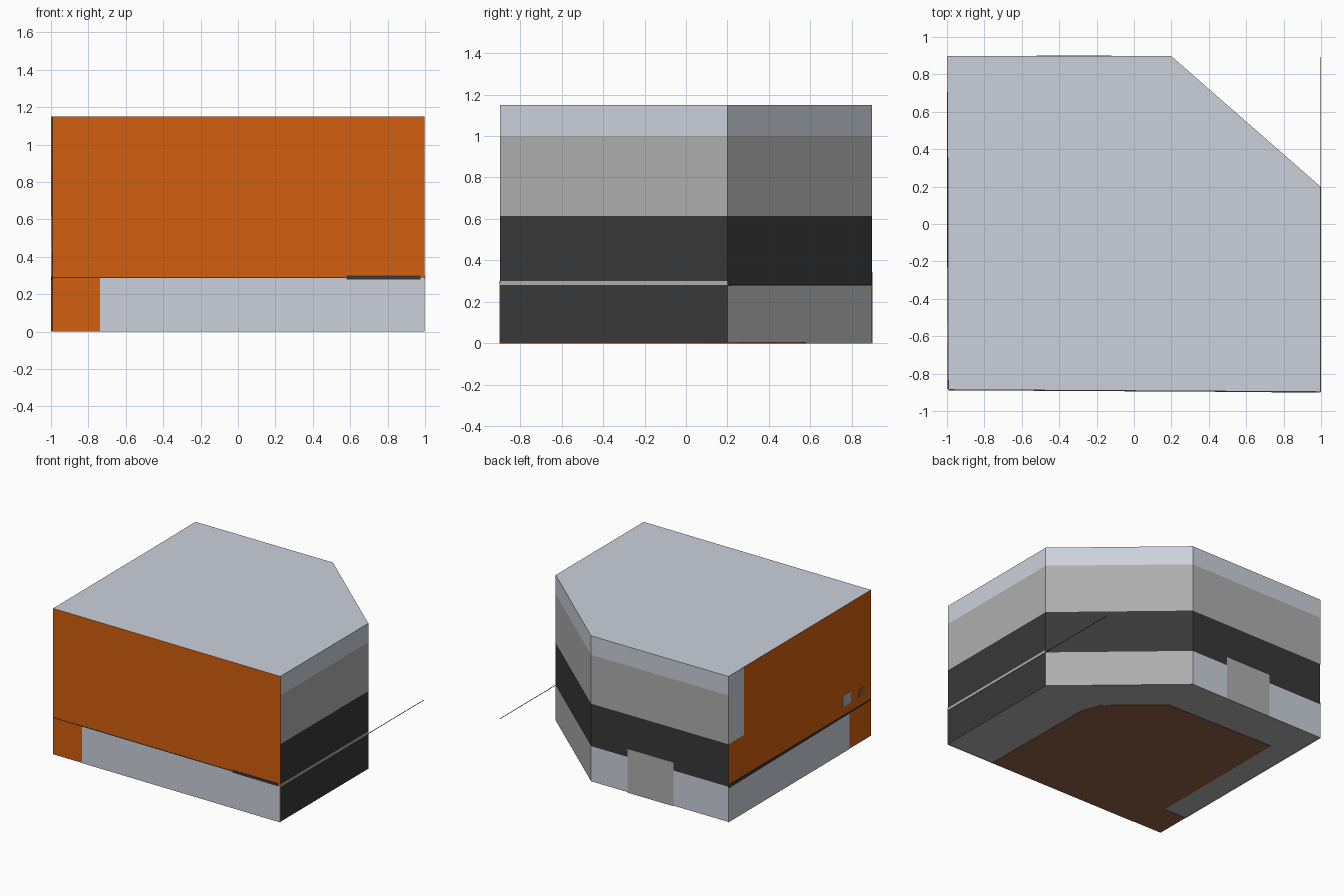
import bpy, bmesh
from mathutils import Vector

if "Cube" in bpy.data.objects:
    bpy.data.objects.remove(bpy.data.objects["Cube"])

def material(name, rgb):
    m = bpy.data.materials.new(name)
    m.diffuse_color = (*rgb, 1)
    m.use_nodes = True
    m.node_tree.nodes["Principled BSDF"].inputs["Base Color"].default_value = m.diffuse_color
    return m

LIGHT = material("pale_blue_grey", (0.60, 0.64, 0.71))
MID = material("mid_grey", (0.43, 0.43, 0.43))
DARK = material("charcoal", (0.040, 0.040, 0.040))
ORANGE = material("orange", (0.65, 0.112, 0.0045))
BROWN = material("brown", (0.287, 0.125, 0.063))
MATS = [LIGHT, MID, DARK, ORANGE, BROWN]
T = 0.003  # plate thickness

# footprint, counter-clockwise: front, right, chamfer, back, left walls
FOOT = [Vector(p) for p in ((-0.993, -0.886), (0.997, -0.897), (0.997, 0.2),
                            (0.2, 0.897), (-0.997, 0.897))]
FRONT, RIGHT, CHAMFER, BACK, LEFT = range(5)

def finish(name, bm):
    bmesh.ops.recalc_face_normals(bm, faces=bm.faces)
    me = bpy.data.meshes.new(name)
    bm.to_mesh(me)
    bm.free()
    ob = bpy.data.objects.new(name, me)
    bpy.context.collection.objects.link(ob)
    return ob

def extruded(name, points, vec, mat):
    """Solid made by pushing a flat outline along vec."""
    bm = bmesh.new()
    f = bm.faces.new([bm.verts.new(p) for p in points])
    new = bmesh.ops.extrude_face_region(bm, geom=[f])["geom"]
    bmesh.ops.translate(bm, vec=vec, verts=[v for v in new if isinstance(v, bmesh.types.BMVert)])
    ob = finish(name, bm)
    ob.data.materials.append(mat)
    return ob

def plate(name, wall, s0, s1, z0, z1, mat, end=None, t=T):
    """Thin panel on a wall, s measured along it; end = z range at s1."""
    a, b = FOOT[wall], FOOT[(wall + 1) % 5]
    d = (b - a).normalized()
    p, q = a + d * s0, a + d * s1
    e0, e1 = end or (z0, z1)
    pts = [(*p, z0), (*q, e0), (*q, e1), (*p, z1)]
    return extruded(name, pts, Vector((d.y, -d.x, 0)) * t, mat)

# main building: stacked bands, coloured by wall and height
levels = [T, 0.28, 0.615, 1.0, 1.15]
bands = {FRONT: [ORANGE] * 4, LEFT: [ORANGE] * 4,
         RIGHT: [DARK, DARK, MID, LIGHT],
         CHAMFER: [MID, DARK, MID, LIGHT],
         BACK: [LIGHT, DARK, MID, LIGHT]}
bm = bmesh.new()
rings = [[bm.verts.new((*p, z)) for p in FOOT] for z in levels]
for k in range(4):
    for w in range(5):
        n = (w + 1) % 5
        f = bm.faces.new((rings[k][w], rings[k][n], rings[k + 1][n], rings[k + 1][w]))
        f.material_index = MATS.index(bands[w][k])
bm.faces.new(rings[0][::-1]).material_index = MATS.index(MID)
bm.faces.new(rings[-1]).material_index = MATS.index(LIGHT)
body = finish("building", bm)
for m in MATS:
    body.data.materials.append(m)

# underside floor panel
floor = [(0.58, -0.895), (0.57, 0.09), (0.51, 0.25), (0.15, 0.56), (-0.8, 0.58),
         (-0.8, -0.61), (-0.993, -0.61), (-0.993, -0.886)]
extruded("floor_panel", [(x, y, 0) for x, y in floor], Vector((0, 0, T)), BROWN)

# front base and ledge
plate("front_base", FRONT, 0.255, 1.99, 0, 0.288, LIGHT)
plate("front_ledge", FRONT, 0, 1.573, 0.288, 0.291, DARK)
plate("front_dark_strip", FRONT, 1.573, 1.97, 0.28, 0.30, DARK, t=0.004)

# right wall strip, its thin edge running on past the chamfer
plate("right_strip", RIGHT, 0, 1.097, 0.28, 0.30, MID)
plate("right_strip_tail", RIGHT, 1.097, 1.79, 0.279, 0.283, DARK, t=0.002)

# back door
plate("back_door", BACK, 0.32, 0.72, 0, 0.345, MID)

# left wall: base, corner strip, ledge and small vents
plate("left_base", LEFT, 0, 1.51, 0, 0.28, LIGHT)
plate("left_corner_strip", LEFT, 0, 0.19, 0.615, 1.149, LIGHT)
plate("left_ledge", LEFT, 0, 1.78, 0.267, 0.295, DARK, end=(0.283, 0.292), t=0.004)
plate("left_vent_large", LEFT, 1.43, 1.53, 0.36, 0.45, MID)
plate("left_vent_small", LEFT, 1.63, 1.70, 0.36, 0.42, BROWN)
